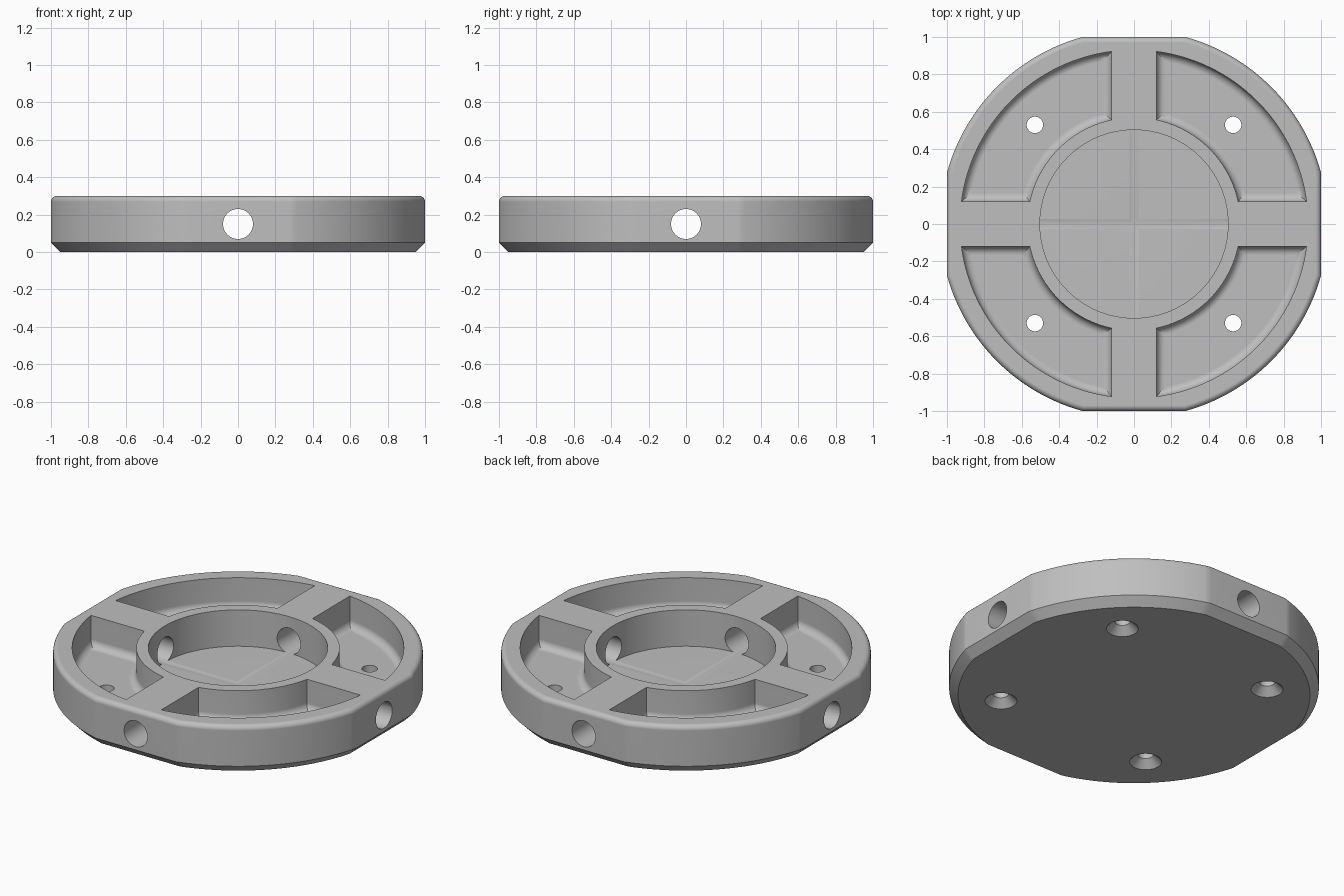
import bpy
import bmesh
from math import pi, cos, sin, acos, asin, sqrt, radians

default = bpy.data.objects.get("Cube")
if default:
    bpy.data.objects.remove(default, do_unlink=True)

HEIGHT = 0.3
OPEN_TOP = 0.4      # cutters rise above the top face
STEPS = 5           # segments in each fillet


def arc(radius, start, end, count):
    return [(radius * cos(start + (end - start) * i / count),
             radius * sin(start + (end - start) * i / count))
            for i in range(count + 1)]


def circle(radius, count=64):
    return arc(radius, 0, 2 * pi, count)[:-1]


def loft(name, layers):
    """Closed solid through a stack of (outline, z) layers."""
    bm = bmesh.new()
    rings = [[bm.verts.new((x, y, z)) for x, y in pts] for pts, z in layers]
    for low, high in zip(rings, rings[1:]):
        for i in range(len(low)):
            j = (i + 1) % len(low)
            bm.faces.new((low[i], low[j], high[j], high[i]))
    bm.faces.new(rings[0][::-1])
    bm.faces.new(rings[-1])
    bmesh.ops.recalc_face_normals(bm, faces=bm.faces)
    mesh = bpy.data.meshes.new(name)
    bm.to_mesh(mesh)
    bm.free()
    obj = bpy.data.objects.new(name, mesh)
    bpy.context.collection.objects.link(obj)
    return obj


def body_outline(inset):
    """Large circle trimmed flat on its four sides."""
    radius, flat = 1.037 - inset, 1 - inset
    a = acos(flat / radius)
    pts = []
    for q in range(4):
        pts += arc(radius, q * pi / 2 + a, (q + 1) * pi / 2 - a, 28)
    return pts


def pocket_outline(inset):
    """Ring sector between two ribs."""
    side, inner, outer = 0.12 + inset, 0.57 + inset, 0.93 - inset
    a, b = asin(side / outer), asin(side / inner)
    return arc(outer, a, pi / 2 - a, 32) + arc(inner, pi / 2 - b, b, 24)


# Body: chamfered underside, rounded top edge
ROUND = 0.03
layers = [(body_outline(0.05), 0), (body_outline(0), 0.05)]
for i in range(STEPS + 1):
    t = pi / 2 * i / STEPS
    layers.append((body_outline(ROUND * (1 - cos(t))),
                   HEIGHT - ROUND * (1 - sin(t))))
base = loft("round_base", layers)
cutters = []

# Four pockets with a filleted floor
FLOOR, FILLET = 0.11, 0.045
layers = []
for i in range(STEPS + 1):
    t = pi / 2 * i / STEPS
    layers.append((pocket_outline(FILLET * (1 - sin(t))),
                   FLOOR + FILLET * (1 - cos(t))))
layers.append((pocket_outline(0), OPEN_TOP))
for q in range(4):
    cutter = loft("pocket_cutter", layers)
    cutter.rotation_euler.z = q * pi / 2
    cutters.append(cutter)

# Central bore
cutters.append(loft("bore_cutter", [(circle(0.503, 96), 0.075),
                                    (circle(0.503, 96), OPEN_TOP)]))

# Countersunk screw holes
for sx in (-1, 1):
    for sy in (-1, 1):
        cutter = loft("screw_cutter", [(circle(0.1, 32), -0.01),
                                       (circle(0.044, 32), 0.046),
                                       (circle(0.044, 32), OPEN_TOP)])
        cutter.location = (sx * 0.53, sy * 0.53, 0)
        cutters.append(cutter)

# Cross holes drilled from side to side
for axis in range(2):
    cutter = loft("cross_hole_cutter", [(circle(0.08, 48), -1.2),
                                        (circle(0.08, 48), 1.2)])
    cutter.rotation_euler = (pi / 2, 0, axis * pi / 2)
    cutter.location.z = 0.15
    cutters.append(cutter)

for cutter in cutters:
    cutter.hide_render = True
    cut = base.modifiers.new(cutter.name, "BOOLEAN")
    cut.operation = "DIFFERENCE"
    cut.solver = "EXACT"
    cut.object = cutter

# Bake the cuts and drop the cutters
bpy.context.view_layer.update()
graph = bpy.context.evaluated_depsgraph_get()
baked = bpy.data.meshes.new_from_object(base.evaluated_get(graph))
base.modifiers.clear()
base.data = baked
for cutter in cutters:
    bpy.data.objects.remove(cutter, do_unlink=True)

# Single grey finish
grey = bpy.data.materials.new("grey")
grey.use_nodes = True
colour = (0.52, 0.52, 0.52, 1)
grey.diffuse_color = colour
grey.node_tree.nodes["Principled BSDF"].inputs["Base Color"].default_value = colour
base.data.materials.clear()
base.data.materials.append(grey)

bpy.ops.object.select_all(action="DESELECT")
base.select_set(True)
bpy.context.view_layer.objects.active = base
bpy.ops.object.shade_smooth_by_angle(angle=radians(30))
weighted = base.modifiers.new("even_shading", "WEIGHTED_NORMAL")
weighted.keep_sharp = True
